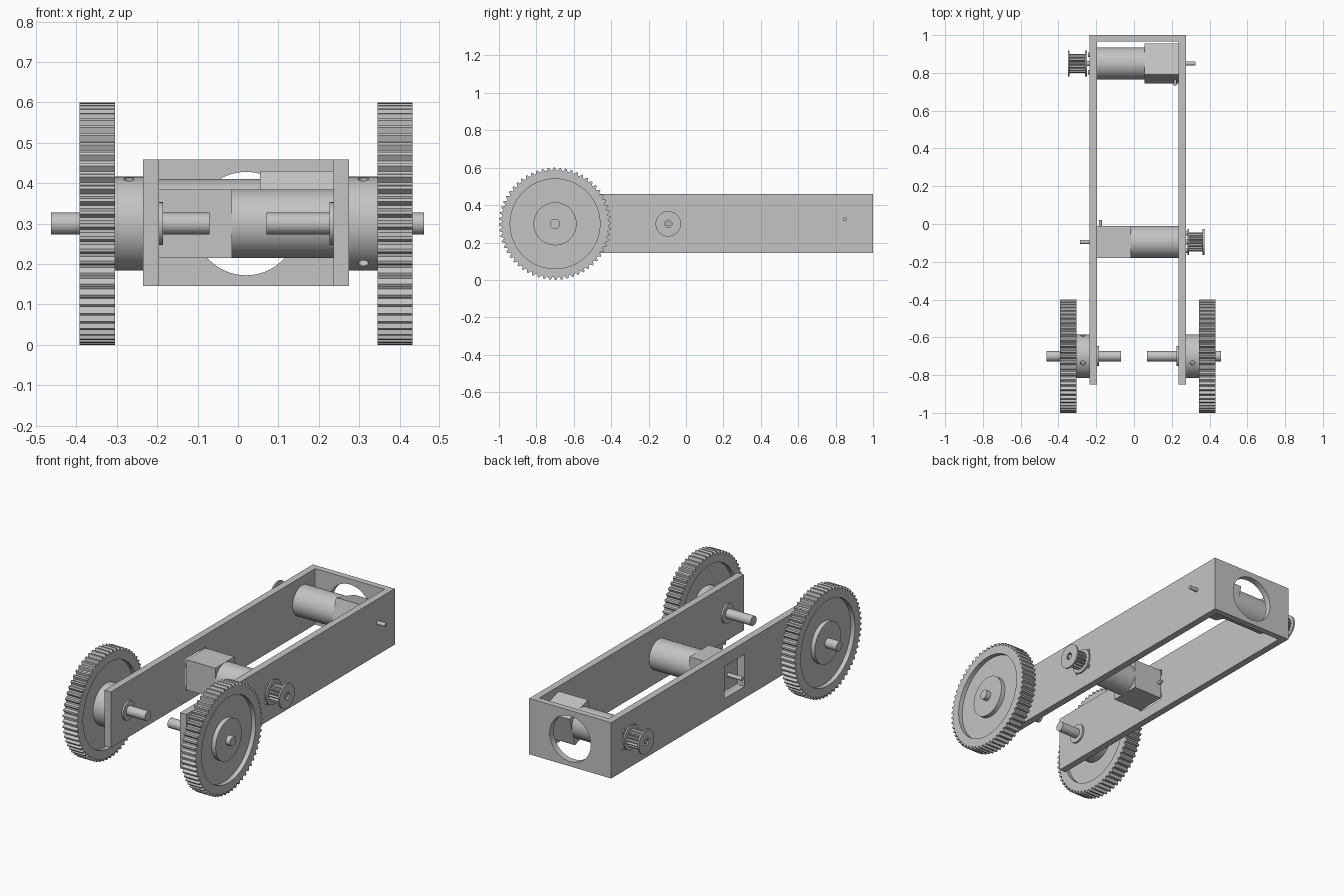
import bpy, bmesh, math
from mathutils import Matrix

if "Cube" in bpy.data.objects:
    bpy.data.objects.remove(bpy.data.objects["Cube"])

grey = bpy.data.materials.new("plain grey")
grey.use_nodes = True
COLOUR = (0.55, 0.55, 0.55, 1)
grey.diffuse_color = COLOUR
grey.node_tree.nodes["Principled BSDF"].inputs["Base Color"].default_value = COLOUR

MID = 0.02            # middle of the frame in x
WALL = 0.039          # plate thickness
INNER, OUTER = 0.216, 0.255


def finish(bm, name, loc=(0, 0, 0)):
    bmesh.ops.remove_doubles(bm, verts=bm.verts, dist=1e-5)
    bmesh.ops.recalc_face_normals(bm, faces=bm.faces)
    mesh = bpy.data.meshes.new(name)
    bm.to_mesh(mesh)
    bm.free()
    mesh.materials.append(grey)
    ob = bpy.data.objects.new(name, mesh)
    ob.location = loc
    bpy.context.collection.objects.link(ob)
    shade(ob)
    return ob


def shade(ob):
    ob.data.shade_smooth()
    ob.data.set_sharp_from_angle(angle=math.radians(30))


def lathe(name, profile, loc, segs=48, tooth=0.0):
    """Turn (x, radius) points around x; tooth notches the widest rings."""
    bm = bmesh.new()
    # notch only the band given by the widest radius
    widest = max(r for _, r in profile)
    rings = []
    for x, r in profile:
        ring = []
        for i in range(segs):
            a = math.tau * i / segs
            rr = r - tooth if r == widest and i % 4 > 1 else r
            ring.append(bm.verts.new((x, rr * math.cos(a), rr * math.sin(a))))
        rings.append(ring)
    for a, b in zip(rings, rings[1:]):
        for i in range(segs):
            j = (i + 1) % segs
            bm.faces.new((a[i], a[j], b[j], b[i]))
    return finish(bm, name, loc)


def rod(name, x0, x1, r, y, z, segs=32):
    return lathe(name, [(x0, 0), (x0, r), (x1, r), (x1, 0)], (0, y, z), segs)


def box(name, size, loc, turn=0):
    bm = bmesh.new()
    bmesh.ops.create_cube(bm, size=1, matrix=Matrix.Diagonal((*size, 1)))
    ob = finish(bm, name, loc)
    ob.rotation_euler.x = turn
    return ob


def cut(ob, cutters):
    for c in cutters:
        mod = ob.modifiers.new("cut", "BOOLEAN")
        mod.operation, mod.solver, mod.object = "DIFFERENCE", "EXACT", c
        c.hide_render = True
        bpy.context.view_layer.update()
        bpy.context.view_layer.objects.active = ob
        bpy.ops.object.modifier_apply(modifier=mod.name)
        bpy.data.objects.remove(c)
    shade(ob)


# U-shaped frame with a round window at the back and a square one in a side
bm = bmesh.new()
outline = [(-OUTER, -.85), (-INNER, -.85), (-INNER, .965), (INNER, .965),
           (INNER, -.85), (OUTER, -.85), (OUTER, 1), (-OUTER, 1)]
base = bm.faces.new([bm.verts.new((MID + x, y, .145)) for x, y in outline])
ext = bmesh.ops.extrude_face_region(bm, geom=[base])
bmesh.ops.translate(bm, vec=(0, 0, .314),
                    verts=[v for v in ext["geom"] if isinstance(v, bmesh.types.BMVert)])
frame = finish(bm, "frame")
round_cutter = rod("round_cutter", -.2, .2, .128, .98, .3, 64)
round_cutter.rotation_euler.z = math.pi / 2
round_cutter.location.x = MID
cut(frame, [round_cutter, box("square_cutter", (.07, .18, .18), (-.215, -.095, .3))])


# Toothed wheels with hubs, axles and inner collars
def wheel(side, label, axle, screws):
    y, z = -.7, .3
    profile = [(.255, 0), (.255, .116), (.35, .116), (.35, .24), (.325, .24), (.325, .3),
               (.412, .3), (.412, .24), (.387, .24), (.387, .115), (.412, .115), (.412, 0)]
    ob = lathe(label + "_wheel", [(side * x, r) for x, r in profile], (MID, y, z), 240, .015)
    holes = []
    for deg in screws:
        a = math.radians(deg)
        h = rod("screw_cutter", -.02, .02, .013, 0, 0, 16)
        h.rotation_euler = (a, 0, 0)
        h.matrix_world = (Matrix.Translation((MID + side * .29, y + .116 * math.cos(a),
                                              z + .116 * math.sin(a)))
                          @ Matrix.Rotation(a, 4, "X") @ Matrix.Rotation(math.pi / 2, 4, "Z"))
        holes.append(h)
    cut(ob, holes)
    rod(label + "_axle", *axle, .027, y, z)
    rod(label + "_collar", MID + side * INNER, MID + side * (INNER - .01), .053, y, z)


wheel(1, "left", (.07, .46), (108, 238))
wheel(-1, "right", (-.463, -.07), (108, 18))


# Geared motor: can, gearbox, shafts, peg and belt pulley
def motor(label, side, y, z, turn, pulley):
    def at(d):
        return MID + side * d
    split = -.035
    rod(label + "_motor_can", at(split), at(INNER), .085, y, z, 64)
    box(label + "_gearbox", (INNER + split, .17, .17),
        (at((split - INNER) / 2), y, z), turn)
    rod(label + "_tail_shaft", at(-INNER), at(-.305), .011, y, z, 20)
    peg = rod(label + "_peg", -.016, .016, .008, 0, 0, 16)
    peg.rotation_euler.z = math.pi / 2
    peg.location = (at(-.198), y + side * .1, z)
    # pulley with a toothed core between two flanges
    a, b = pulley
    f = .009
    hole = .02
    lathe(label + "_pulley_core", [(at(a), hole), (at(a), .05), (at(b - f), .05),
          (at(b - f), hole)], (0, y, z), 64, .009)
    for n, x in (("inner", a), ("outer", b - f)):
        lathe(f"{label}_{n}_flange", [(at(x), hole), (at(x), .068), (at(x + f), .068),
              (at(x + f), hole), (at(x), hole)], (0, y, z))
    rod(label + "_drive_shaft", at(INNER), at(b - .005), .013, y, z, 20)
    # screw heads on the plate
    for k in range(4):
        t = math.radians(45 + 90 * k)
        rod(f"{label}_screw_{k + 1}", at(OUTER), at(OUTER + .008), .012,
            y + .065 * math.cos(t), z + .065 * math.sin(t), 16)


motor("front", 1, -.095, .3, 0, (.262, .352))
motor("rear", -1, .85, .325, math.radians(-16), (.27, .37))
